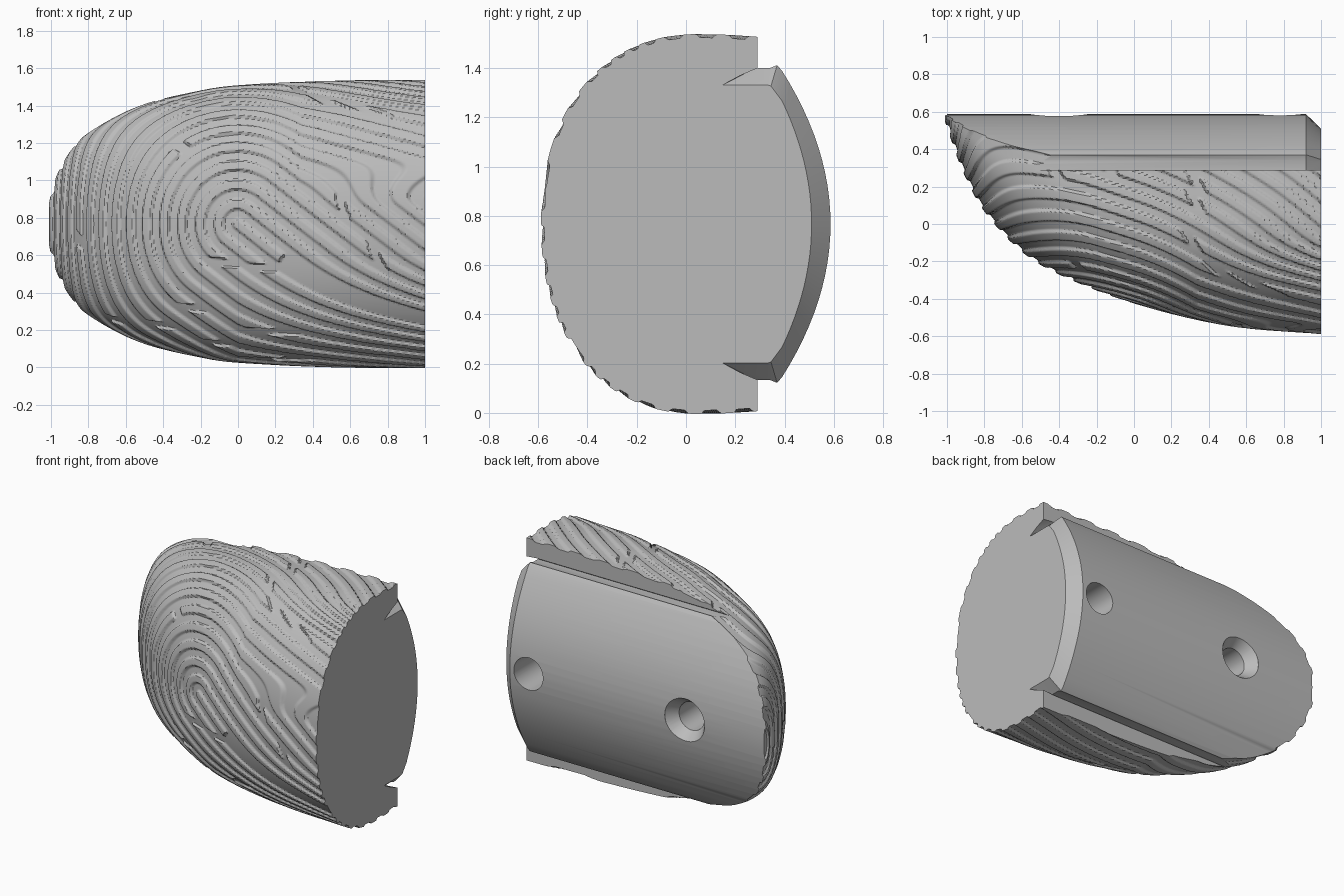
import bpy, bmesh, math, random
from mathutils import Vector

cube = bpy.data.objects.get("Cube")
if cube:
    bpy.data.objects.remove(cube, do_unlink=True)
random.seed(4)
MID = 0.767           # height of the long axis
STATIONS, RING = 290, 390
PERIOD, RIDGE = 0.105, 0.014

grey = bpy.data.materials.new("plain grey")
grey.use_nodes = True
grey.diffuse_color = (0.5, 0.5, 0.5, 1)
grey.node_tree.nodes["Principled BSDF"].inputs["Base Color"].default_value = grey.diffuse_color


def smooth(v, lo, hi):
    v = min(1, max(0, (v - lo) / (hi - lo)))
    return v * v * (3 - 2 * v)


def spline(table, x):
    """Cubic interpolation through (x, value) pairs."""
    i = 0
    while i < len(table) - 2 and x > table[i + 1][0]:
        i += 1

    def slope(j):
        lo, hi = max(j - 1, 0), min(j + 1, len(table) - 1)
        return (table[hi][1] - table[lo][1]) / (table[hi][0] - table[lo][0])
    (x0, a), (x1, b) = table[i], table[i + 1]
    w, u = x1 - x0, (x - x0) / (x1 - x0)
    return (a * (1 + 2 * u) * (1 - u) ** 2 + b * u * u * (3 - 2 * u)
            + w * slope(i) * u * (1 - u) ** 2 + w * slope(i + 1) * u * u * (u - 1))


def resample(points, count):
    """Evenly spaced points along a polyline, with their arc lengths."""
    run = [0]
    for p, q in zip(points, points[1:]):
        run.append(run[-1] + math.dist(p, q))
    out, j = [], 0
    for i in range(count):
        s = run[-1] * i / (count - 1)
        while j < len(points) - 2 and run[j + 1] < s:
            j += 1
        u = (s - run[j]) / (run[j + 1] - run[j])
        out.append((s, [a + (b - a) * u for a, b in zip(points[j], points[j + 1])]))
    return out


def make_object(name, bm):
    bmesh.ops.recalc_face_normals(bm, faces=bm.faces)
    mesh = bpy.data.meshes.new(name)
    bm.to_mesh(mesh)
    bm.free()
    mesh.materials.append(grey)
    ob = bpy.data.objects.new(name, mesh)
    bpy.context.collection.objects.link(ob)
    return ob


def loft(name, sections):
    """Closed solid through rings that have equal point counts."""
    bm = bmesh.new()
    rings = [[bm.verts.new(p) for p in sec] for sec in sections]
    for r, q in zip(rings, rings[1:]):
        for i in range(len(r)):
            k = (i + 1) % len(r)
            bm.faces.new((r[i], r[k], q[k], q[i]))
    bm.faces.new(rings[0])
    bm.faces.new(rings[-1])
    return make_object(name, bm)


# Loop pattern: ridges wrap a slanted core line and have a few gaps
gaps = [[random.uniform(-2, 2) for _ in range(2)] for _ in range(40)]


def ridge_height(s, t):
    if s > 0:
        if t > 0:
            s -= 0.6 * max(0, s - 0.35) * smooth(t, 0.1, 0.35) * (1 - smooth(t, 0.6, 1))
        else:
            s *= 1 - 0.6 * smooth(-t, 0.15, 0.9)
    a, b = 0.8 * s - 0.6 * t, 0.6 * s + 0.8 * t
    if a < 0:
        d = math.hypot(a, b)
        along = d * math.atan2(b, -a)
    else:
        d = abs(b)
        along = math.copysign(d * math.pi / 2 + a, b)
    k = round(d / PERIOD)
    height = min(1, max(0, (PERIOD / 4 - abs(d - k * PERIOD)) / 0.009 + 0.5))
    if k == 0:
        return height * RIDGE * (1 - smooth(a, 0.3, 0.31))
    for g in gaps[k]:
        height *= min(1, max(0, (abs(along - g) - 0.035) / 0.009))
    return height * RIDGE


# Tapered body: front outline, half width and section centre along x
front = [(-1, .56), (-.95, .41), (-.9, .28), (-.8, .09), (-.6, -.13), (-.4, -.255),
         (0, -.41), (.5, -.53), (1, -.575)]
half = [(-1, .1), (-.97, .22), (-.9, .36), (-.8, .47), (-.53, .615), (-.2, .7),
        (0, .728), (.5, .752), (1, .757)]
centre = [(-1, .6), (-.9, .5), (-.8, .42), (-.53, .3), (0, .1), (1, .05)]

outline = [(-1 + i / 200, spline(front, -1 + i / 200)) for i in range(401)]
stations = resample(outline, STATIONS)
core = min(stations, key=lambda st: abs(st[1][0]))[0]

bm = bmesh.new()
rings, heights = [], []
for s, (x, y0) in stations:
    h, c = spline(half, x), spline(centre, x)
    side = []
    for i in range(91):
        ang = math.pi / 2 * i / 90
        side.append((c - (c - y0) * max(0, math.cos(ang)) ** 0.91, h * math.sin(ang) ** 0.91))
    for i in range(1, 9):
        y = c + (0.66 - c) * i / 8
        side.append((y, h * (1 - 0.25 * (y - c) ** 2)))
    path = [(y, -z) for y, z in reversed(side[1:])] + side
    ring = resample(path, RING)
    middle = ring[-1][0] / 2
    rings.append([bm.verts.new((x, y, z + MID)) for _, (y, z) in ring])
    heights.append([ridge_height(s - core, t - middle) for t, _ in ring])
for r, q in zip(rings, rings[1:]):
    for i in range(RING - 1):
        bm.faces.new((r[i], r[i + 1], q[i + 1], q[i]))
bm.normal_update()
probe = rings[STATIONS // 2][RING // 2]
flip = -1 if probe.normal.y > 0 else 1
for j, ring in enumerate(rings):
    for v, amount in zip(ring, heights[j]):
        n = Vector(v.normal) * flip
        if j in (0, STATIONS - 1):
            n.x = 0
        v.co += n * amount
for r, q in zip(rings, rings[1:]):
    bm.faces.new((r[-1], r[0], q[0], q[-1]))
bm.faces.new(rings[0])
bm.faces.new(rings[-1])
body = make_object("ridged_fingertip_shell", bm)


# Keeper solid: side ledges and arched back, bevelled at the open end
def back_section(x, corner, crown, drop):
    edge_y, edge_z = corner[-1]
    arch = [(crown - (crown - edge_y) * (1 - i / 12) ** 2, edge_z * (1 - i / 12)) for i in range(1, 13)]
    side = [(-1, 1.2), (.29, 1.2)] + corner + arch
    pts = side + [(y, -z) for y, z in reversed(side[:-1])]
    return [(x, y, z + MID) for y, z in pts]


full = [(.29, .64), (.286, .637), (.282, .633), (.34, .633), (.37, .645), (.39, .622)]
inset = [(.29, .633), (.22, .603), (.15, .565), (.33, .565), (.345, .56), (.39, .5)]
keeper = loft("back_keeper", [back_section(-1.2, full, .587, 0), back_section(.92, full, .587, 0),
                              back_section(1, inset, .51, 0), back_section(1.1, inset, .51, 0)])


# Round holes in the back
def hole_cutter(name, x, steps):
    ring = [2 * math.pi * i / 48 for i in range(48)]
    return loft(name, [[(x + r * math.cos(a), y, MID + r * math.sin(a)) for a in ring]
                       for y, r in steps])


plain = hole_cutter("plain_hole_cutter", .78, [(.3, .11), (.7, .11)])
sunk = hole_cutter("countersunk_hole_cutter", -.4, [(.2, .095), (.51, .095), (.585, .15), (.7, .15)])

bpy.context.view_layer.objects.active = body
body.select_set(True)
for cutter, mode in ((keeper, 'INTERSECT'), (plain, 'DIFFERENCE'), (sunk, 'DIFFERENCE')):
    cutter.hide_render = True
    mod = body.modifiers.new(cutter.name, 'BOOLEAN')
    mod.operation, mod.object, mod.solver = mode, cutter, 'MANIFOLD'
    bpy.ops.object.modifier_apply(modifier=mod.name)
    bpy.data.objects.remove(cutter, do_unlink=True)
bpy.ops.object.shade_smooth_by_angle(angle=math.radians(32))
